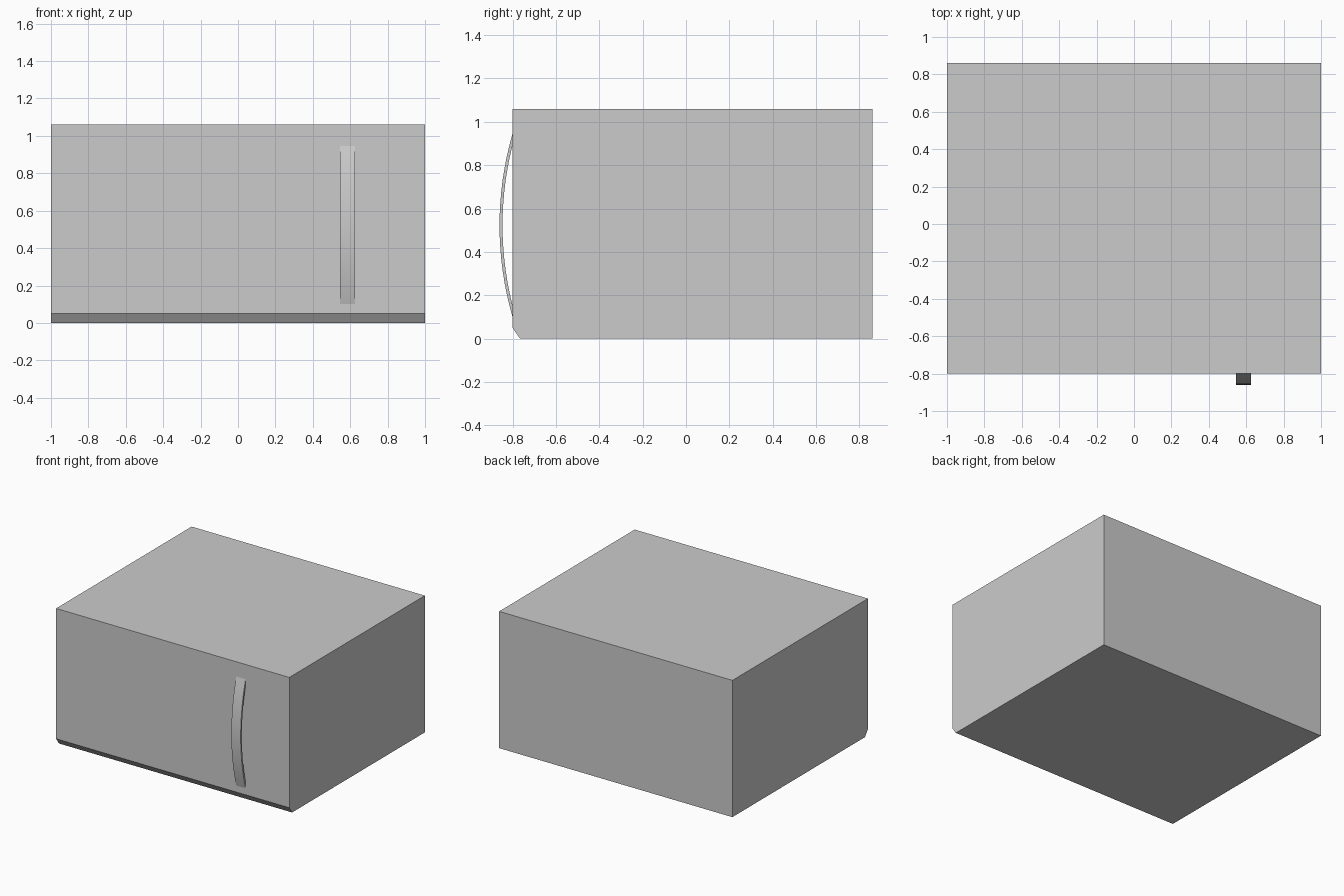
import bpy, bmesh, math

if "Cube" in bpy.data.objects:
    bpy.data.objects.remove(bpy.data.objects["Cube"])


def extrude_profile(name, profile, x0, x1):
    """Extrude a closed (y, z) profile along x."""
    bm = bmesh.new()
    face = bm.faces.new([bm.verts.new((x0, y, z)) for y, z in profile])
    geo = bmesh.ops.extrude_face_region(bm, geom=[face])["geom"]
    verts = [g for g in geo if isinstance(g, bmesh.types.BMVert)]
    bmesh.ops.translate(bm, verts=verts, vec=(x1 - x0, 0, 0))
    bmesh.ops.recalc_face_normals(bm, faces=bm.faces)
    mesh = bpy.data.meshes.new(name)
    bm.to_mesh(mesh)
    bm.free()
    obj = bpy.data.objects.new(name, mesh)
    bpy.context.collection.objects.link(obj)
    return obj


# Oven body: box with a bevelled lower front edge
extrude_profile("oven_body", [(-0.8, 0.05), (-0.765, 0), (0.86, 0),
                              (0.86, 1.06), (-0.8, 1.06)], -1, 1)

# Bowed door handle: thin circular arc band, ends tucked into the door
R_OUT, THICK, SEGS = 1.518, 0.014, 16
CY, CZ, HALF = -0.86 + R_OUT, 0.523, 0.282


def arc(radius):
    angles = [HALF * (2 * i / SEGS - 1) for i in range(SEGS + 1)]
    return [(CY - radius * math.cos(a), CZ + radius * math.sin(a)) for a in angles]


handle = extrude_profile("door_handle", arc(R_OUT) + arc(R_OUT - THICK)[::-1], 0.545, 0.625)
bpy.context.view_layer.objects.active = handle
handle.select_set(True)
bpy.ops.object.shade_smooth_by_angle(angle=math.radians(30))
